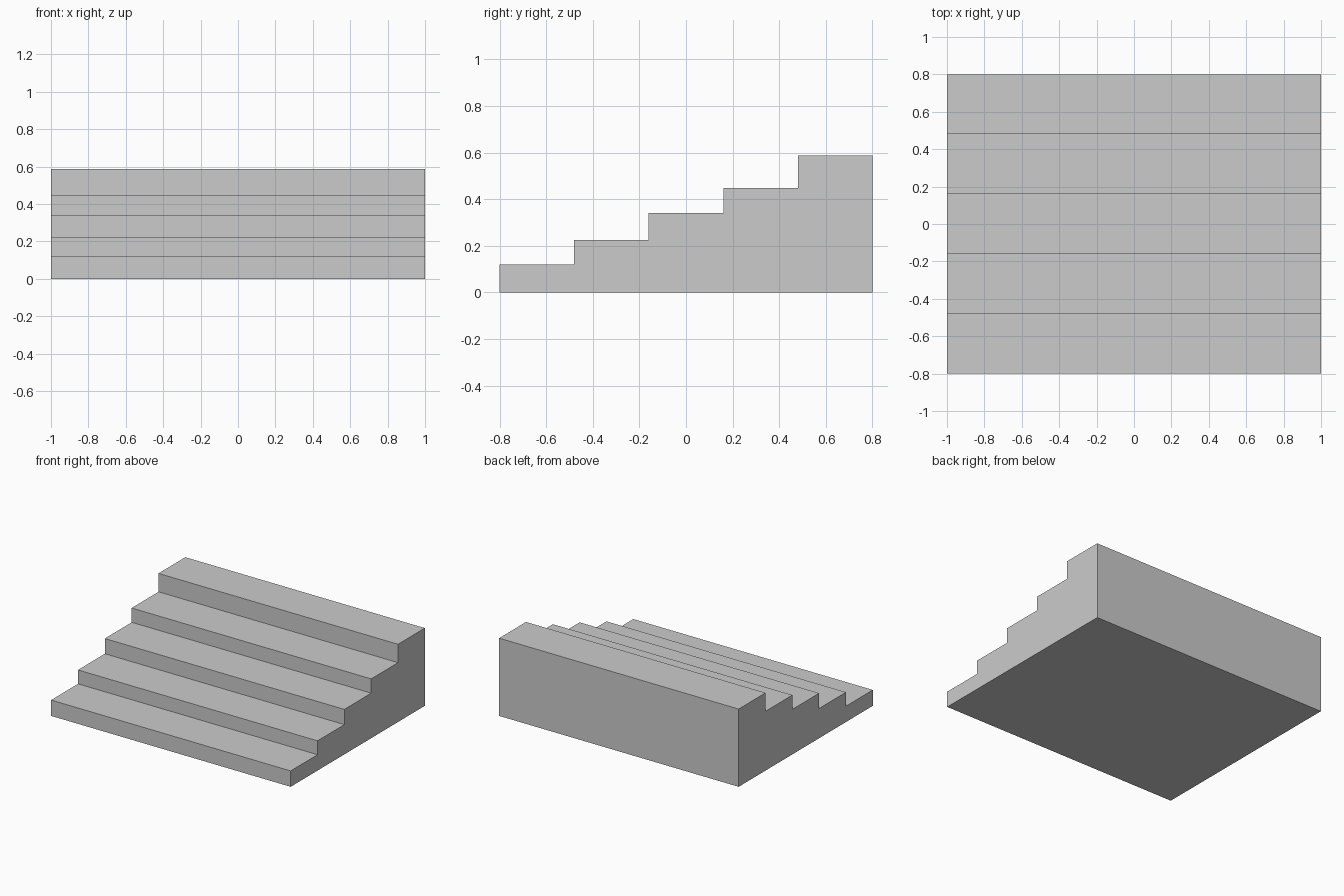
import bpy
import bmesh

cube = bpy.data.objects.get("Cube")
if cube:
    bpy.data.objects.remove(cube, do_unlink=True)

WIDTH, DEPTH = 2.0, 1.6
TREAD_HEIGHTS = [0.12, 0.225, 0.34, 0.448, 0.587]
TREAD = DEPTH / len(TREAD_HEIGHTS)

# Plain grey material
grey = bpy.data.materials.new("plain grey")
grey.use_nodes = True
colour = (0.6, 0.6, 0.6, 1)
grey.diffuse_color = colour
grey.node_tree.nodes["Principled BSDF"].inputs["Base Color"].default_value = colour

# Side profile: along the floor, then up and over each step
profile = [(DEPTH / 2, 0), (-DEPTH / 2, 0)]
for i, height in enumerate(TREAD_HEIGHTS):
    front = -DEPTH / 2 + i * TREAD
    profile += [(front, height), (front + TREAD, height)]

# Extrude the profile across the width
bm = bmesh.new()
side = bm.faces.new([bm.verts.new((-WIDTH / 2, y, z)) for y, z in profile])
extruded = bmesh.ops.extrude_face_region(bm, geom=[side], use_keep_orig=True)
moved = [v for v in extruded["geom"] if isinstance(v, bmesh.types.BMVert)]
bmesh.ops.translate(bm, verts=moved, vec=(WIDTH, 0, 0))
bmesh.ops.recalc_face_normals(bm, faces=bm.faces)

mesh = bpy.data.meshes.new("stair_block")
bm.to_mesh(mesh)
bm.free()
mesh.materials.append(grey)
stairs = bpy.data.objects.new("stair_block", mesh)
bpy.context.collection.objects.link(stairs)
